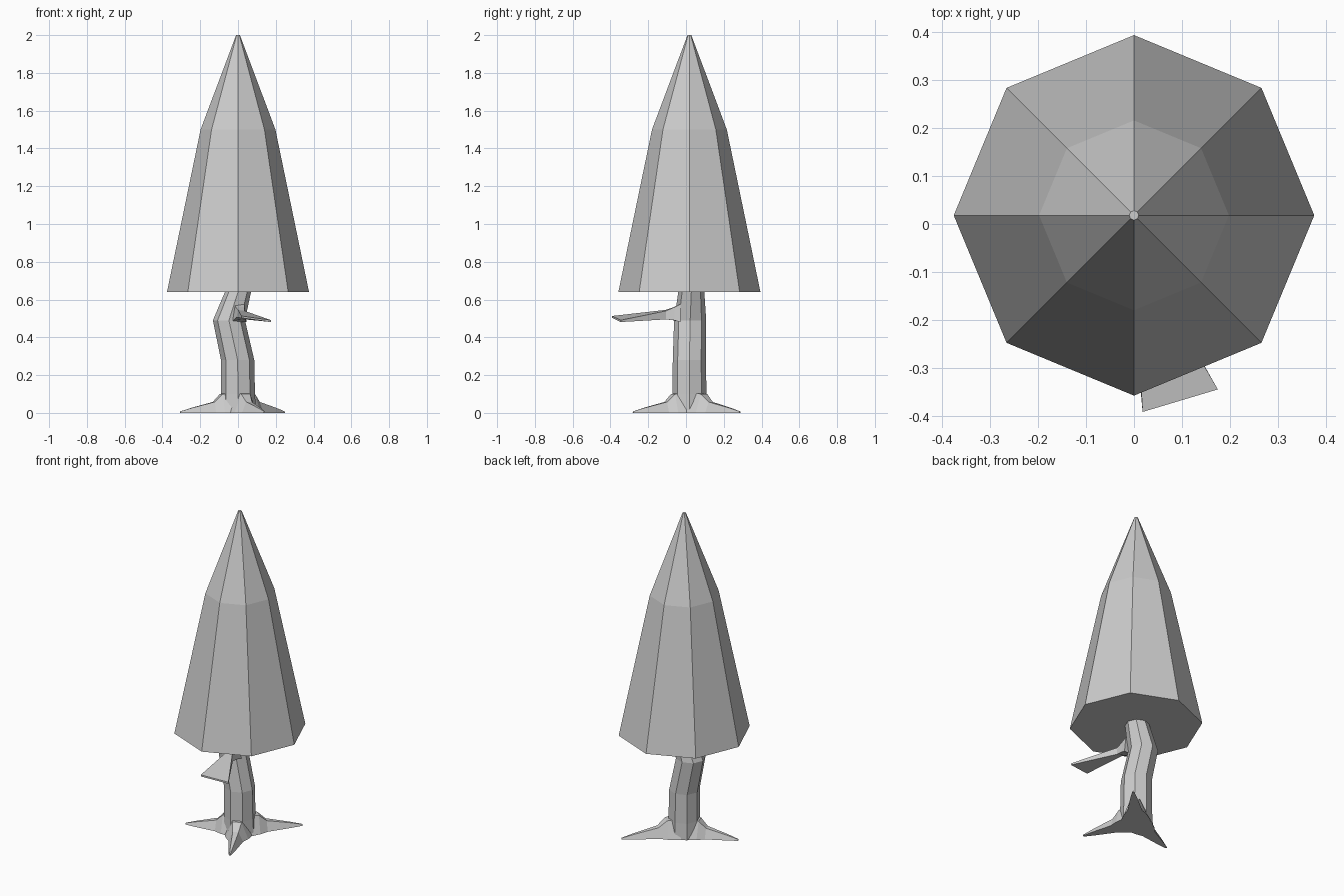
import bpy, bmesh
from math import cos, sin, pi, radians
from mathutils import Vector

if "Cube" in bpy.data.objects:
    bpy.data.objects.remove(bpy.data.objects["Cube"])


def loft(name, rings):
    """Skin a list of equal-length point rings and cap both ends."""
    bm = bmesh.new()
    loops = [[bm.verts.new(p) for p in ring] for ring in rings]
    n = len(loops[0])
    for a, b in zip(loops, loops[1:]):
        for i in range(n):
            j = (i + 1) % n
            bm.faces.new((a[i], a[j], b[j], b[i]))
    bm.faces.new(loops[0][::-1])
    bm.faces.new(loops[-1])
    bmesh.ops.recalc_face_normals(bm, faces=bm.faces[:])
    mesh = bpy.data.meshes.new(name)
    bm.to_mesh(mesh)
    bm.free()
    obj = bpy.data.objects.new(name, mesh)
    bpy.context.collection.objects.link(obj)
    return obj


def octagon(x, y, z, r):
    return [(x + r * cos(i * pi / 4), y + r * sin(i * pi / 4), z) for i in range(8)]


# Foliage: eight-sided, two-slope cone
loft("foliage", [octagon(0, 0.018, z, r) for z, r in
                 ((0.64, 0.376), (1.5, 0.198), (2.0, 0.01))])

# Crooked trunk
loft("trunk", [octagon(*ring) for ring in (
    (0, 0.018, 0, 0.095), (0, 0.018, 0.1, 0.09), (-0.002, 0.018, 0.28, 0.088),
    (-0.048, 0.022, 0.49, 0.085), (0.0, 0.028, 0.64, 0.069), (0.035, 0.03, 0.75, 0.06))])


# Roots: low tapering ridges; stations are (fraction of length, half width, height)
def root(name, tip):
    base = Vector((0, 0.018, 0))
    run = Vector((tip[0], tip[1], 0)) - base
    side = Vector((-run.y, run.x, 0)).normalized()
    rings = []
    for t, w, h in ((0.1, 0.085, 0.11), (0.29, 0.065, 0.1), (0.42, 0.042, 0.058),
                    (0.8, 0.02, 0.027), (1.0, 0.006, 0.008)):
        c = base + run * t
        up = Vector((0, 0, h))
        rings.append([c - side * w, c + side * w,
                      c + side * w * 0.4 + up, c - side * w * 0.4 + up])
    loft(name, rings)


root("root_left", (-0.305, -0.08))
root("root_right", (0.245, 0.285))
root("root_front", (0.14, -0.28))

# Branch: stub flattening into a wide blade
loft("branch", [
    [(-0.035, -0.03, 0.48), (0.045, -0.03, 0.48), (0.035, -0.03, 0.575), (-0.02, -0.03, 0.575)],
    [(-0.025, -0.065, 0.49), (0.04, -0.06, 0.49), (0.035, -0.06, 0.56), (-0.012, -0.065, 0.56)],
    [(-0.008, -0.11, 0.505), (0.038, -0.105, 0.495), (0.035, -0.105, 0.54), (0.0, -0.11, 0.545)],
    [(0.018, -0.392, 0.503), (0.175, -0.345, 0.481), (0.175, -0.345, 0.491), (0.018, -0.392, 0.513)],
])
